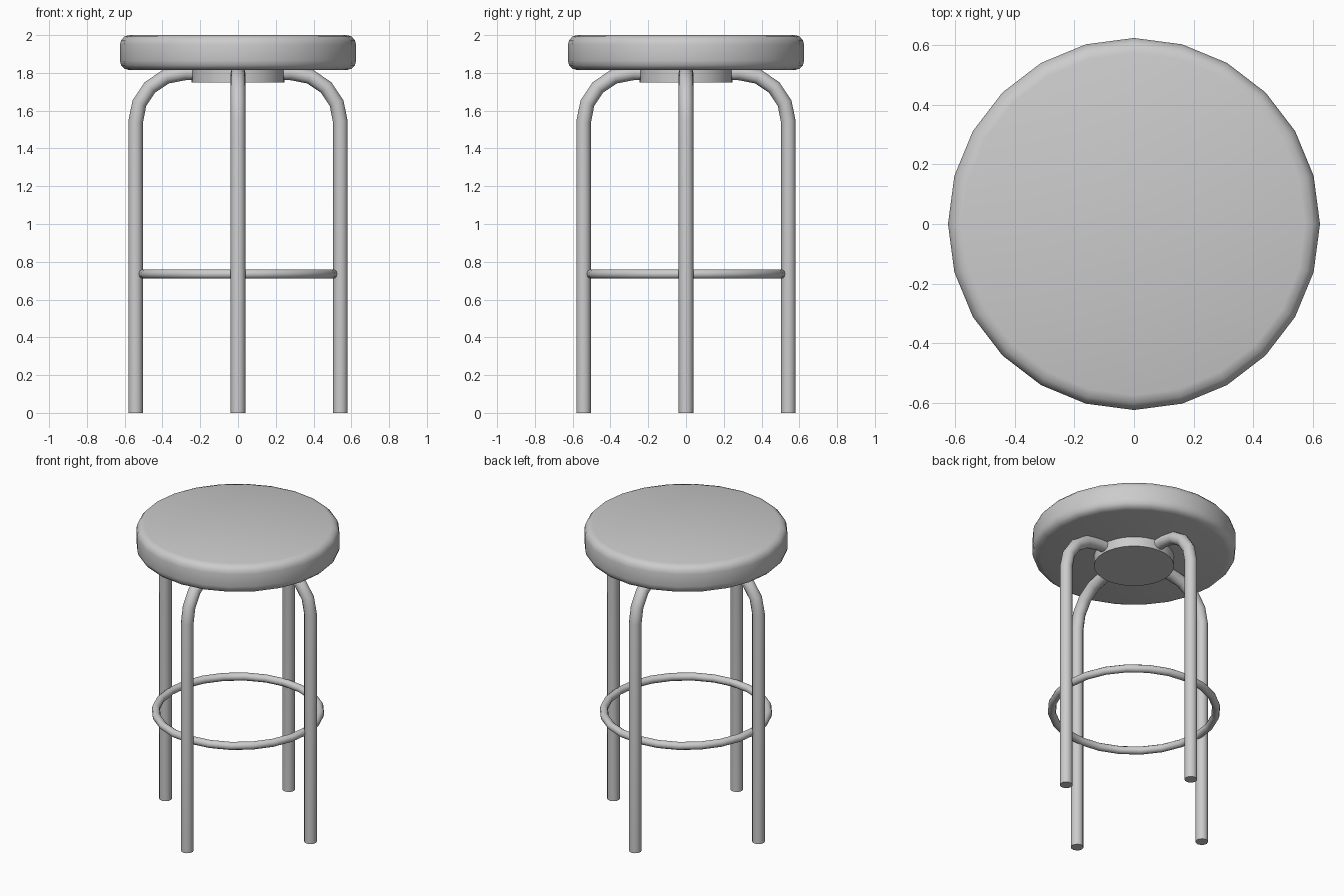
import bpy, bmesh
from math import pi, sin, cos, radians
from mathutils import Vector

if "Cube" in bpy.data.objects:
    bpy.data.objects.remove(bpy.data.objects["Cube"])


def finish(name, bm):
    bmesh.ops.recalc_face_normals(bm, faces=bm.faces)
    mesh = bpy.data.meshes.new(name)
    bm.to_mesh(mesh)
    bm.free()
    ob = bpy.data.objects.new(name, mesh)
    bpy.context.collection.objects.link(ob)
    bpy.ops.object.select_all(action='DESELECT')
    ob.select_set(True)
    bpy.context.view_layer.objects.active = ob
    bpy.ops.object.shade_smooth_by_angle(angle=radians(42))
    return ob


def skin(name, rings, closed=False):
    """Bridge rings of points; cap the ends unless the loop is closed."""
    bm = bmesh.new()
    vs = [[bm.verts.new(p) for p in ring] for ring in rings]
    n = len(vs[0])
    pairs = list(zip(vs, vs[1:])) + ([(vs[-1], vs[0])] if closed else [])
    for a, b in pairs:
        for i in range(n):
            j = (i + 1) % n
            bm.faces.new((a[i], a[j], b[j], b[i]))
    if not closed:
        bm.faces.new(vs[0])
        bm.faces.new(vs[-1])
    return finish(name, bm)


def lathe(name, profile, sides=24, closed=False):
    rings = [[(r * cos(2 * pi * i / sides), r * sin(2 * pi * i / sides), z)
              for i in range(sides)] for r, z in profile]
    return skin(name, rings, closed)


def leg(name, angle, path, radius=0.039, sides=12):
    """Tube along a path of (distance from centre, height) points."""
    out = Vector((cos(angle), sin(angle), 0))
    up = Vector((0, 0, 1))
    side = out.cross(up)
    pts = [out * r + up * z for r, z in path]
    rings = []
    for k, p in enumerate(pts):
        d_in = (p - pts[max(k - 1, 0)]).normalized()
        d_out = (pts[min(k + 1, len(pts) - 1)] - p).normalized()
        normal = (d_in + d_out).normalized().cross(side)
        rings.append([p + radius * (cos(2 * pi * i / sides) * normal
                                    + sin(2 * pi * i / sides) * side)
                      for i in range(sides)])
    return skin(name, rings)


# Padded round seat
lathe("seat", [(0.575, 1.815), (0.602, 1.822), (0.619, 1.84), (0.625, 1.865),
               (0.625, 1.95), (0.619, 1.973), (0.602, 1.992), (0.575, 2.0)])

# Mounting disc under the seat
lathe("mounting_disc", [(0.245, 1.75), (0.245, 1.82)], 32)

# Foot ring inside the legs
lathe("foot_ring", [(0.505 + 0.025 * cos(2 * pi * i / 10),
                     0.735 + 0.025 * sin(2 * pi * i / 10)) for i in range(10)],
      closed=True)

# Four bent tube legs
bend = [(0.282 + 0.26 * cos(k * pi / 8), 1.54 + 0.26 * sin(k * pi / 8))
        for k in range(5)]
path = [(0.542, 0.0)] + bend + [(0.2, 1.8)]
for k, name in enumerate(("right_leg", "back_leg", "left_leg", "front_leg")):
    leg(name, k * pi / 2, path)
